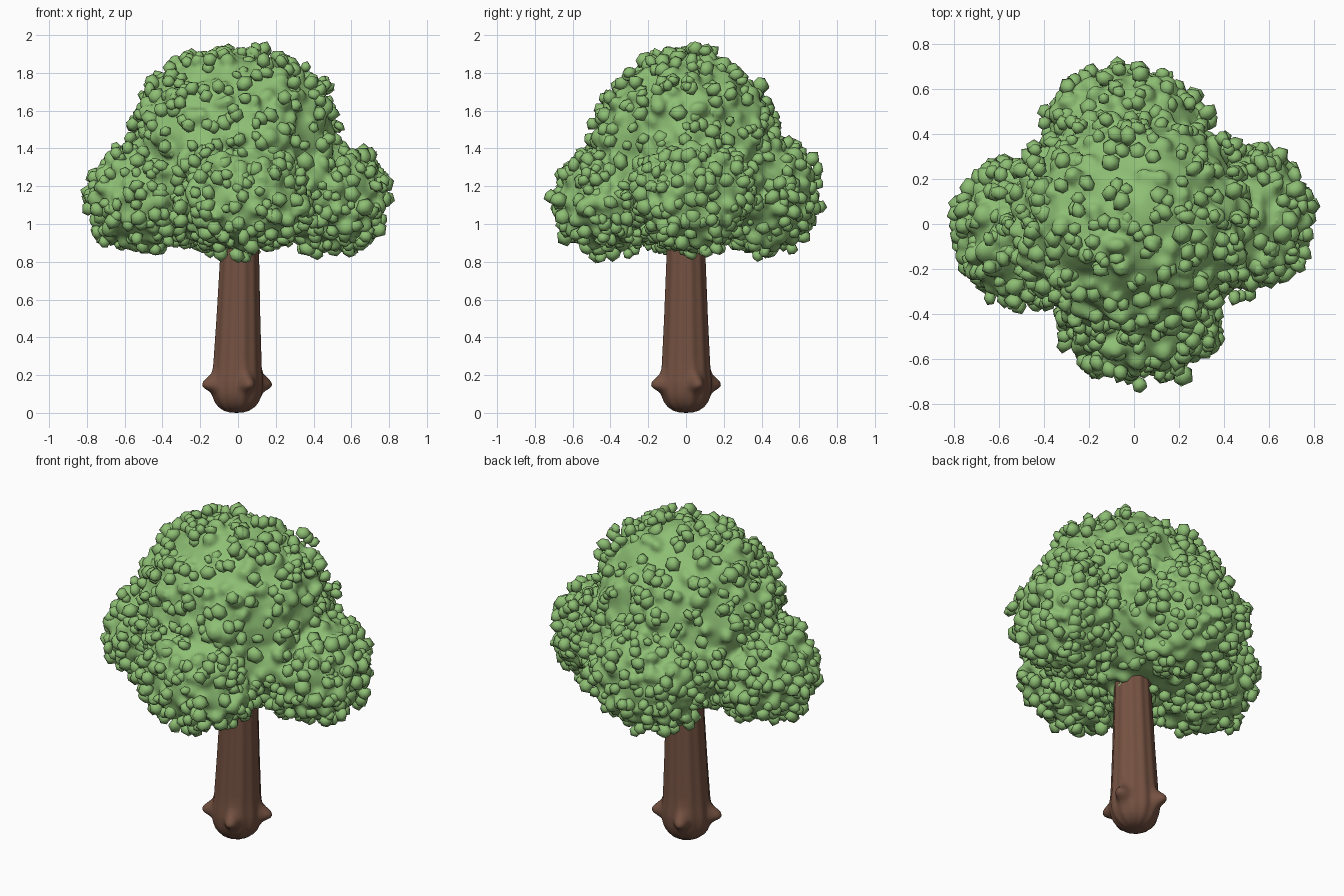
import bpy, bmesh, math, random
from mathutils import Vector, noise

if "Cube" in bpy.data.objects:
    bpy.data.objects.remove(bpy.data.objects["Cube"])

random.seed(7)


def material(name, color):
    m = bpy.data.materials.new(name)
    m.diffuse_color = (*color, 1)
    m.use_nodes = True
    m.node_tree.nodes["Principled BSDF"].inputs["Base Color"].default_value = m.diffuse_color
    return m


LEAF = material("leaf green", (0.27, 0.52, 0.175))
BARK = material("bark brown", (0.175, 0.083, 0.053))


def finish(bm, name, mat):
    bmesh.ops.recalc_face_normals(bm, faces=bm.faces)
    me = bpy.data.meshes.new(name)
    bm.to_mesh(me)
    bm.free()
    me.materials.append(mat)
    for p in me.polygons:
        p.use_smooth = True
    ob = bpy.data.objects.new(name, me)
    bpy.context.collection.objects.link(ob)
    return ob


# Crown lobes: centre, radii, number of leaf clumps
LOBES = [
    ((-0.01, 0.0, 1.41), (0.51, 0.47, 0.50), 430),     # top
    ((0.0, 0.0, 1.24), (0.53, 0.50, 0.34), 300),       # base
    ((-0.50, -0.04, 1.14), (0.255, 0.29, 0.26), 190),  # left
    ((0.50, 0.03, 1.15), (0.255, 0.29, 0.27), 190),    # right
    ((0.03, -0.41, 1.14), (0.33, 0.25, 0.26), 190),    # front
    ((-0.04, 0.42, 1.16), (0.33, 0.25, 0.28), 190),    # back
]


def depth(p, lobe):
    """Below 1 inside the lobe, above 1 outside."""
    return Vector([(p[i] - lobe[0][i]) / lobe[1][i] for i in range(3)]).length


def on_lobe(d, lobe):
    """Point of the lumpy lobe surface in direction d."""
    c, r = Vector(lobe[0]), lobe[1]
    p = Vector([d[i] * r[i] for i in range(3)])
    if lobe is LOBES[0] and d.z > 0:   # the top is broad in x and narrow in y
        p.x *= 1 + 0.10 * d.z
        p.y *= 1 - 0.16 * d.z * d.z
    return c + p * (1 + 0.09 * noise.noise((c + p) * 7))


def buried(p, lobe, limit):
    return any(o is not lobe and depth(p, o) < limit for o in LOBES)


def scatter(lobe, n):
    """Even, jittered points on the exposed part of a lobe, with outward direction."""
    for i in range(n):
        z = 1 - 2 * (i + 0.5) / n
        a = i * math.pi * (3 - math.sqrt(5))
        s = math.sqrt(1 - z * z)
        d = Vector((s * math.cos(a), s * math.sin(a), z))
        d = (d + Vector([random.uniform(-0.14, 0.14) for _ in range(3)])).normalized()
        p = on_lobe(d, lobe)
        if not buried(p, lobe, 0.97):
            yield p, Vector([d[k] / lobe[1][k] for k in range(3)]).normalized()


def blob(bm, p, size, detail, rough):
    """Uneven ball turned at random."""
    spin = Vector((0, 0, 1)).rotation_difference(
        Vector([random.uniform(-1, 1) for _ in range(3)]))
    stretch = Vector([random.uniform(0.8, 1.25) for _ in range(3)])
    for v in bmesh.ops.create_icosphere(bm, subdivisions=detail, radius=size)["verts"]:
        v.co = p + spin @ (v.co * stretch) * random.uniform(1 - rough, 1 + rough)


# Leaf mass: lobes and soft lumps fused into one skin
bm = bmesh.new()
for lobe in LOBES:
    for v in bmesh.ops.create_icosphere(bm, subdivisions=4, radius=1)["verts"]:
        v.co = on_lobe(v.co.normalized(), lobe)
    for p, out in scatter(lobe, lobe[2] // 2):
        blob(bm, p + out * random.uniform(-0.02, 0.012), random.uniform(0.035, 0.05), 2, 0)
mass = finish(bm, "leaf_mass", LEAF)
fuse = mass.modifiers.new("fuse", 'REMESH')
fuse.mode = 'VOXEL'
fuse.voxel_size = 0.015
fuse.use_smooth_shade = True
soften = mass.modifiers.new("soften", 'SMOOTH')
soften.factor = 0.5
soften.iterations = 5

# Small leaf clumps standing out of the mass, some of them in pairs
bm = bmesh.new()
for lobe in LOBES:
    for p, out in scatter(lobe, lobe[2]):
        if random.random() > 0.85:
            continue
        p = p + out * random.uniform(-0.01, 0.05)
        size = random.uniform(0.030, 0.045)
        blob(bm, p, size, 1, 0.13)
        if random.random() < 0.3:
            side = out.cross(Vector([random.uniform(-1, 1) for _ in range(3)])).normalized()
            blob(bm, p + side * size * 1.3, size * 0.85, 1, 0.13)
finish(bm, "leaf_clumps", LEAF)

# Fluted trunk with a round foot and four root knobs
PROFILE = [(0.040, 0.003), (0.070, 0.012), (0.100, 0.032), (0.120, 0.058), (0.131, 0.085),
           (0.136, 0.105), (0.137, 0.115), (0.138, 0.125), (0.139, 0.135), (0.139, 0.145),
           (0.139, 0.155), (0.139, 0.165), (0.138, 0.175), (0.137, 0.19), (0.135, 0.21),
           (0.132, 0.24), (0.129, 0.30), (0.119, 0.50), (0.110, 0.72), (0.103, 0.90),
           (0.100, 1.05)]
KNOBS = [math.radians(a) for a in (23, 113, 203, 293)]
SEG = 96
bm = bmesh.new()
rings = []
for r, z in PROFILE:
    ring = []
    for i in range(SEG):
        a = math.tau * i / SEG
        rad = r * (1 - 0.04 * (0.5 + 0.5 * math.cos(12 * a)))
        for k in KNOBS:
            da = (a - k + math.pi) % math.tau - math.pi
            q = (da / 0.24) ** 2 + ((z - 0.148) / (0.05 if z > 0.148 else 0.034)) ** 2
            rad += 0.060 * math.exp(-q ** 1.2)
        ring.append(bm.verts.new((rad * math.cos(a) - 0.008 + 0.02 * z,
                                  rad * math.sin(a), z)))
    rings.append(ring)
for low, high in zip(rings, rings[1:]):
    for i in range(SEG):
        j = (i + 1) % SEG
        bm.faces.new((low[i], low[j], high[j], high[i]))
foot = bm.verts.new((-0.008, 0, 0))
for i in range(SEG):
    bm.faces.new((foot, rings[0][(i + 1) % SEG], rings[0][i]))
bm.faces.new(rings[-1])
finish(bm, "trunk", BARK)
